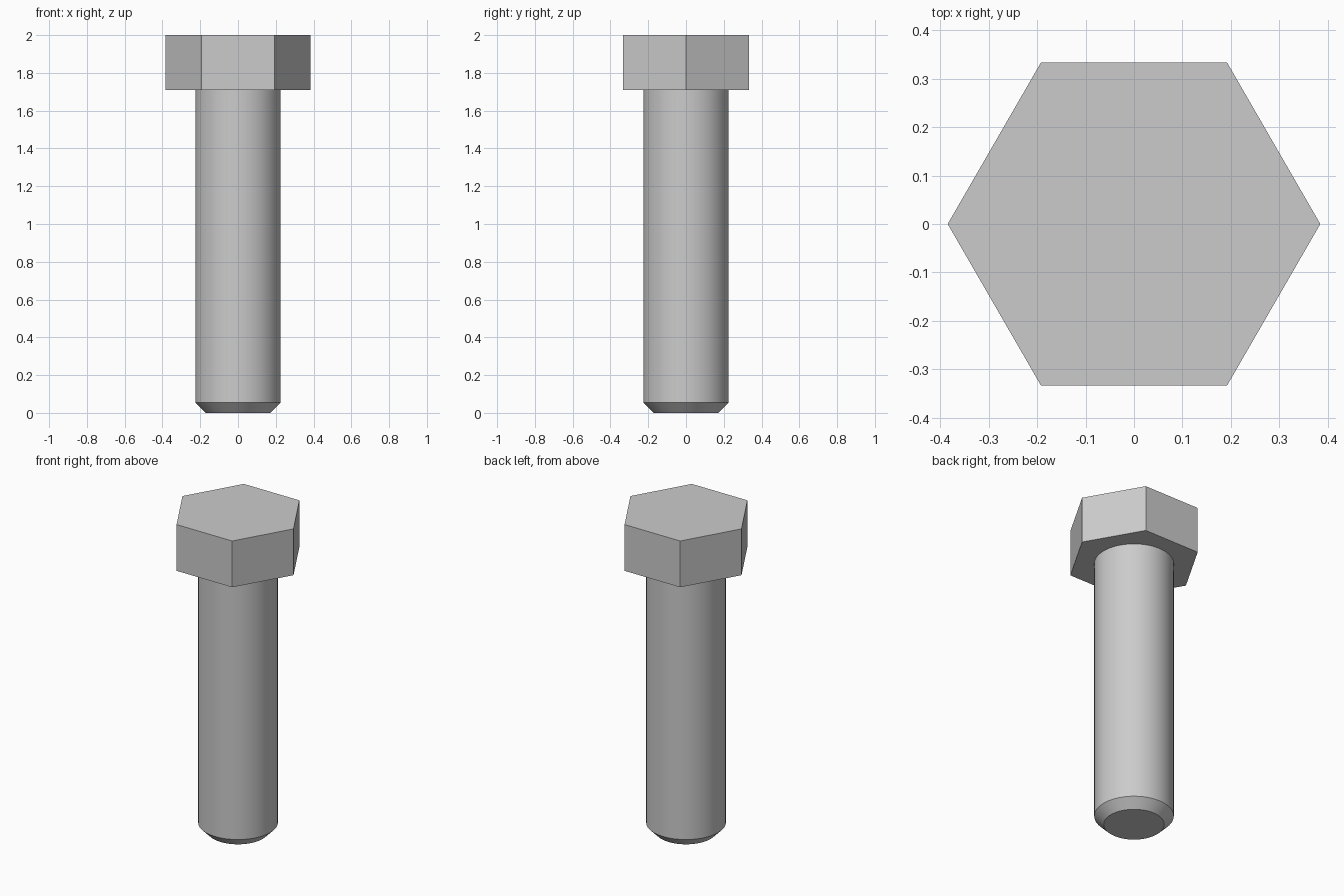
import bpy, bmesh, math

if "Cube" in bpy.data.objects:
    bpy.data.objects.remove(bpy.data.objects["Cube"])

HEAD_BASE, TOP = 1.71, 2.0

steel = bpy.data.materials.new("steel grey")
steel.diffuse_color = (0.6, 0.6, 0.6, 1)
steel.use_nodes = True
steel.node_tree.nodes["Principled BSDF"].inputs["Base Color"].default_value = steel.diffuse_color


def lathe(name, profile, sides, cap_top):
    """Stack rings of (radius, z) into a solid of the given number of sides."""
    bm = bmesh.new()
    rings = [[bm.verts.new((r * math.cos(math.tau * i / sides),
                            r * math.sin(math.tau * i / sides), z))
              for i in range(sides)] for r, z in profile]
    for low, high in zip(rings, rings[1:]):
        for i in range(sides):
            j = (i + 1) % sides
            bm.faces.new((low[i], low[j], high[j], high[i]))
    bm.faces.new(rings[0][::-1])
    if cap_top:
        bm.faces.new(rings[-1])
    mesh = bpy.data.meshes.new(name)
    bm.to_mesh(mesh)
    bm.free()
    mesh.materials.append(steel)
    obj = bpy.data.objects.new(name, mesh)
    bpy.context.collection.objects.link(obj)
    return obj


# Hexagonal head, corners on the x axis
lathe("hex_head", [(0.385, HEAD_BASE), (0.385, TOP)], 6, True)

# Round shank with a chamfered tip, open where it meets the head
shank = lathe("shank", [(0.172, 0), (0.226, 0.055), (0.226, HEAD_BASE)], 64, False)
bpy.context.view_layer.objects.active = shank
shank.select_set(True)
bpy.ops.object.shade_smooth_by_angle(angle=math.radians(30))
